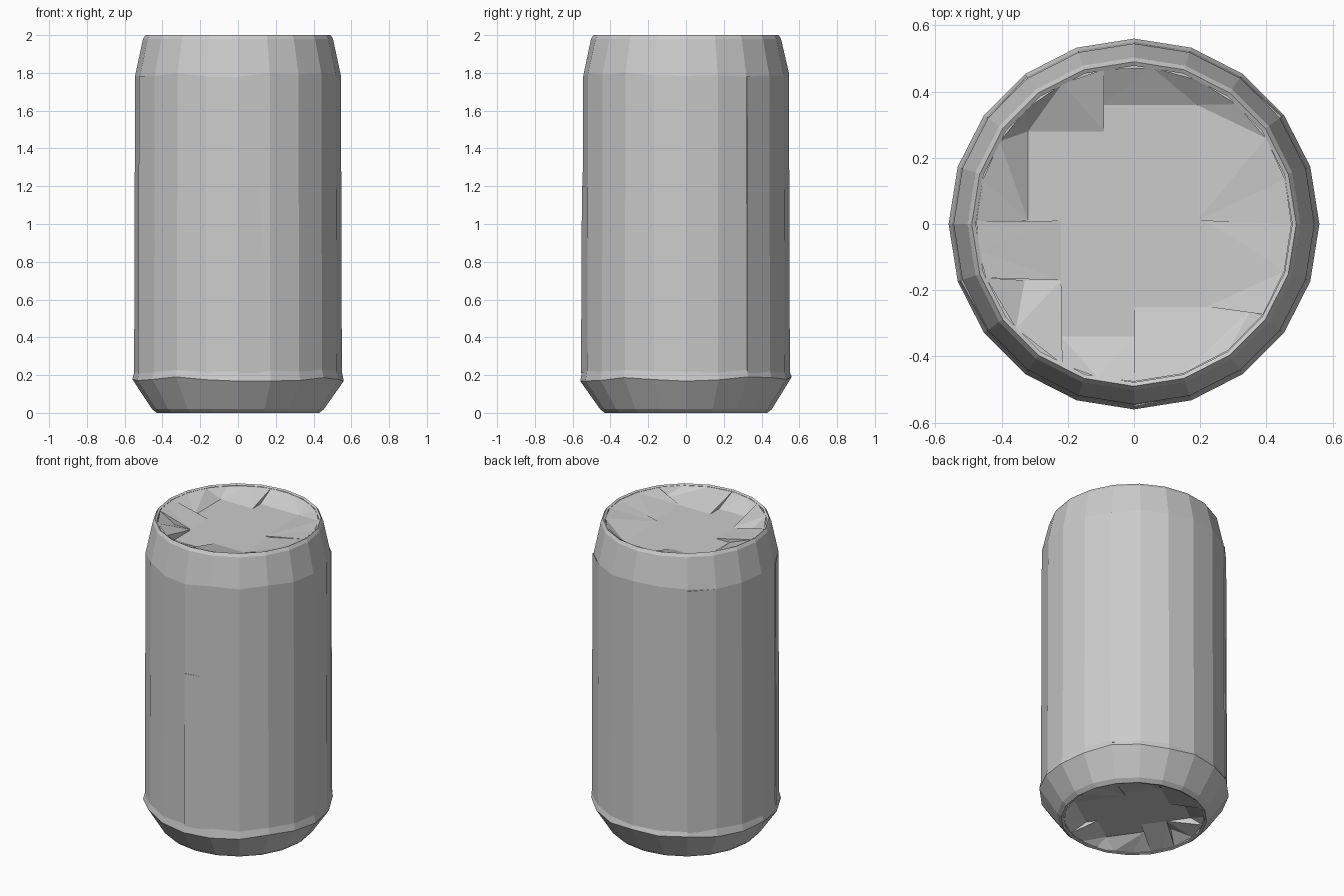
import bpy, bmesh, math, random
from mathutils import Vector

random.seed(4)
cube = bpy.data.objects.get("Cube")
if cube:
    bpy.data.objects.remove(cube, do_unlink=True)

metal = bpy.data.materials.new("plain grey metal")
metal.use_nodes = True
GREY = (0.6, 0.6, 0.6, 1)
metal.diffuse_color = GREY
metal.node_tree.nodes["Principled BSDF"].inputs["Base Color"].default_value = GREY

SIDES = 20
STEP = math.tau / SIDES


def polar(radius, angle, z):
    return Vector((radius * math.cos(angle), radius * math.sin(angle), z))


def finish(bm, name):
    mesh = bpy.data.meshes.new(name)
    bm.to_mesh(mesh)
    bm.free()
    obj = bpy.data.objects.new(name, mesh)
    mesh.materials.append(metal)
    bpy.context.collection.objects.link(obj)
    return obj


# Can body: faceted lathe with recessed ends and slightly uneven shoulders
# Each row is radius, height, unevenness
profile = [(0.415, 0.07, 0), (0.415, 0.005, 0), (0.43, 0, 0), (0.455, 0.02, 0),
           (0.56, 0.18, 0.012), (0.55, 0.22, 0.008), (0.545, 1.79, 0.012),
           (0.503, 1.98, 0), (0.49, 2, 0), (0.478, 1.993, 0), (0.478, 1.93, 0)]
bm = bmesh.new()
rings = []
for radius, height, wobble in profile:
    ring = []
    for i in range(SIDES):
        z = height + random.uniform(-wobble, wobble)
        ring.append(bm.verts.new(polar(radius, i * STEP, z)))
    rings.append(ring)
for low, high in zip(rings, rings[1:]):
    for i in range(SIDES):
        j = (i + 1) % SIDES
        bm.faces.new((low[i], low[j], high[j], high[i]))
bm.faces.new(list(reversed(rings[0])))
bm.faces.new(rings[-1])
finish(bm, "can_body")


# Overlapping wall seams: thin strips along single facets
def wall_seam(name, facet, top):
    bm = bmesh.new()
    a, b = facet * STEP, (facet + 1) * STEP
    outer = [polar(0.556, a, 0.21), polar(0.55, b, 0.21),
             polar(0.545, b, top), polar(0.551, a, top)]
    inner = [Vector((p.x * 0.975, p.y * 0.975, p.z)) for p in outer]
    o = [bm.verts.new(p) for p in outer]
    n = [bm.verts.new(p) for p in inner]
    bm.faces.new(o)
    bm.faces.new(n[::-1])
    for i in range(4):
        j = (i + 1) % 4
        bm.faces.new((o[j], o[i], n[i], n[j]))
    finish(bm, name)


wall_seam("front_seam", 15, 1.2)
wall_seam("back_left_seam", 2, 1.78)
wall_seam("back_right_seam", 7, 1.78)
wall_seam("right_seam", 11, 1.78)

# Pinwheel end panels: inner edge start and end, then rim angles in degrees
panels = [
    ((0.19, 0.01), (0.19, 0.36), 0, 66),
    ((0.19, 0.36), (-0.09, 0.36), 66, 101),
    ((-0.09, 0.28), (-0.32, 0.28), 101, 133),
    ((-0.32, 0.28), (-0.32, 0.01), 133, 179),
    ((-0.22, 0.01), (-0.22, -0.17), 179, 200),
    ((-0.33, -0.17), (-0.22, -0.17), 200, 243),
    ((-0.22, -0.34), (0, -0.34), 243, 270),
    ((0, -0.25), (0.36, -0.25), 270, 325),
    ((0.22, -0.25), (0.22, 0.01), 325, 360),
]


def pinwheel_end(name, radius, floor, rim, turn):
    scale = radius / 0.478
    side = 1 if rim > floor else -1
    bm = bmesh.new()

    def place(p):
        v = Vector((p.x * scale, p.y * scale * side, p.z))
        c, s = math.cos(turn), math.sin(turn)
        return bm.verts.new((v.x * c - v.y * s, v.x * s + v.y * c, v.z))

    for first, last, a0, a1 in panels:
        start = place(Vector((*first, floor)))
        end = place(Vector((*last, floor)))
        count = max(2, round((a1 - a0) / 18))
        angles = [math.radians(a0 + (a1 - a0) * k / count) for k in range(count + 1)]
        arc = [place(polar(0.476, a, rim)) for a in angles]
        base = [place(polar(0.476, a, floor)) for a in (angles[0], angles[-1])]
        half = count // 2
        faces = [(start, arc[half], end), (start, base[0], arc[0]),
                 (end, arc[-1], base[1])]
        for k in range(count):
            hub = start if k < half else end
            faces.append((hub, arc[k], arc[k + 1]))
        for face in faces:
            bm.faces.new(face if side > 0 else face[::-1])
    finish(bm, name)


pinwheel_end("top_lid", 0.478, 1.932, 1.992, 0)
pinwheel_end("bottom_base", 0.415, 0.068, 0.008, math.radians(35))
